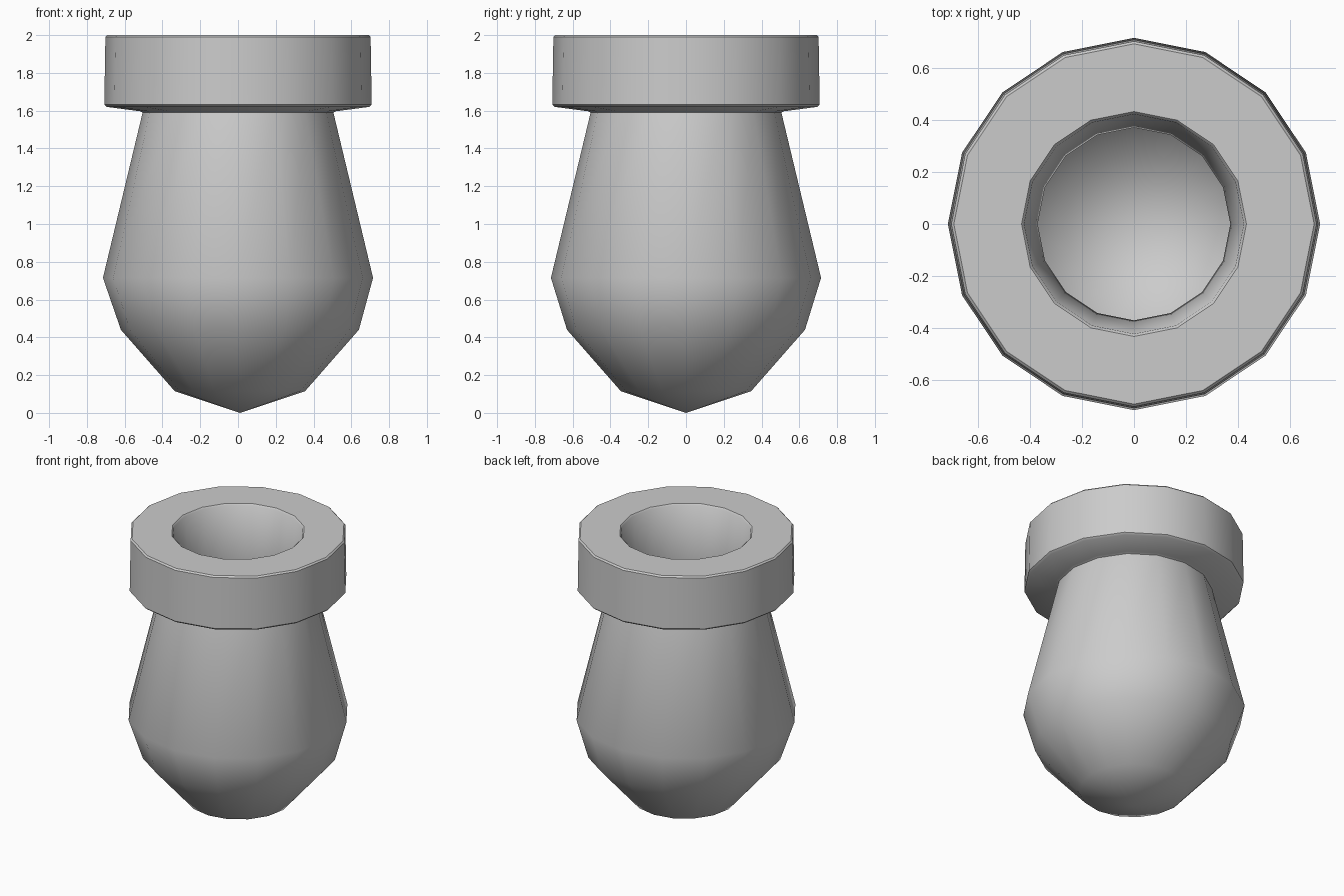
import bpy, bmesh
from math import cos, sin, tau, radians

if "Cube" in bpy.data.objects:
    bpy.data.objects.remove(bpy.data.objects["Cube"])

SIDES = 16


def lathe(name, profile):
    """Spin (radius, z, x shift) points round z; zero radius makes a pole."""
    bm = bmesh.new()
    rings = []
    for r, z, dx in profile:
        n = SIDES if r > 0 else 1
        rings.append([bm.verts.new((r * cos(tau * i / SIDES) + dx,
                                    r * sin(tau * i / SIDES), z)) for i in range(n)])
    for a, b in zip(rings, rings[1:]):
        for i in range(SIDES):
            j = (i + 1) % SIDES
            quad = [a[i % len(a)], a[j % len(a)], b[j % len(b)], b[i % len(b)]]
            bm.faces.new(list(dict.fromkeys(quad)))
    bmesh.ops.recalc_face_normals(bm, faces=bm.faces)
    mesh = bpy.data.meshes.new(name)
    bm.to_mesh(mesh)
    bm.free()
    obj = bpy.data.objects.new(name, mesh)
    bpy.context.collection.objects.link(obj)
    bpy.ops.object.select_all(action='DESELECT')
    bpy.context.view_layer.objects.active = obj
    obj.select_set(True)
    bpy.ops.object.shade_smooth_by_angle(angle=radians(40))
    return obj


# Thick-walled hollow pot: rounded body, tapering neck and bevelled collar
outer = [(0, 0, 0.01), (0.345, 0.115, 0.01), (0.63, 0.44, 0.01),
         (0.715, 0.715, 0), (0.505, 1.59, 0)]
collar = [(0.52, 1.597, 0), (0.695, 1.62, 0), (0.708, 1.632, 0),
          (0.702, 1.99, 0), (0.692, 2.0, 0), (0.432, 2.0, 0), (0.422, 1.99, 0)]
inner = [(0.37, 1.58, 0), (0.57, 0.73, 0), (0.51, 0.52, 0.01),
         (0.275, 0.25, 0.01), (0, 0.16, 0.01)]
lathe("pot", outer + collar + inner)
